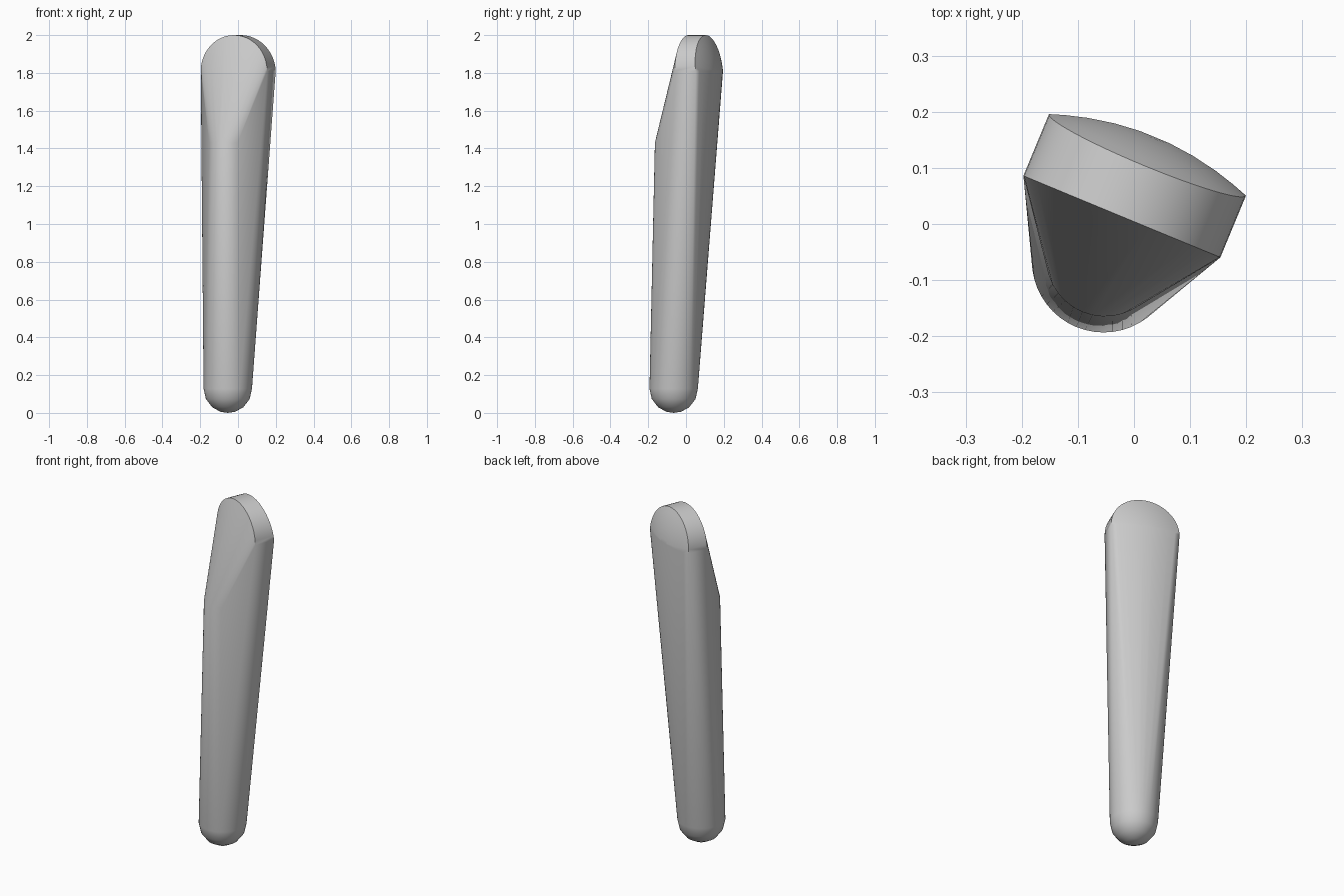
import bpy, bmesh
from math import sin, cos, pi, radians
from mathutils import Matrix

cube = bpy.data.objects.get("Cube")
if cube:
    bpy.data.objects.remove(cube)

MID = -0.025          # sideways centre line before turning
SEG = 24              # steps per half circle
pts = []

# Rounded foot: lower half ball
for i in range(2 * SEG):
    a = pi * i / SEG
    for e in (0, 25, 50, 72, 90):
        r = 0.128 * cos(radians(e))
        pts.append((MID + r * cos(a), -0.081 + r * sin(a), 0.128 * (1 - sin(radians(e)))))

# Front ridge where the shaft stops and the slanted face begins
for i in range(13):
    a = radians(-150 + 10 * i)
    pts.append((MID + 0.105 * cos(a), -0.075 + 0.105 * sin(a), 1.43))

# Half-round head: flat front rim and domed back
for i in range(SEG + 1):
    a = pi * i / SEG
    pts.append((MID + 0.19 * cos(a), 0.004, 1.81 + 0.19 * sin(a)))
    for s in (1, 0.85, 0.65, 0.4, 0.15):
        v = 0.123 - 0.02 * s * sin(a) + 0.035 * (1 - s * s)
        pts.append((MID + 0.19 * s * cos(a), v, 1.81 + 0.19 * s * sin(a)))

# Skin all outlines into one tapered body
bm = bmesh.new()
for p in pts:
    bm.verts.new(p)
hull = bmesh.ops.convex_hull(bm, input=bm.verts)
loose = {g for g in hull["geom_interior"] + hull["geom_unused"]
         if isinstance(g, bmesh.types.BMVert)}
bmesh.ops.delete(bm, geom=list(loose), context="VERTS")
bmesh.ops.recalc_face_normals(bm, faces=bm.faces)
bm.transform(Matrix.Rotation(radians(-22.5), 4, "Z"))

mesh = bpy.data.meshes.new("tapered_handle")
bm.to_mesh(mesh)
bm.free()
handle = bpy.data.objects.new("tapered_handle", mesh)
bpy.context.collection.objects.link(handle)

# Plain grey
grey = bpy.data.materials.new("plain_grey")
grey.use_nodes = True
colour = (0.6, 0.6, 0.6, 1)
grey.diffuse_color = colour
grey.node_tree.nodes["Principled BSDF"].inputs["Base Color"].default_value = colour
mesh.materials.append(grey)

bpy.ops.object.select_all(action="DESELECT")
handle.select_set(True)
bpy.context.view_layer.objects.active = handle
bpy.ops.object.shade_smooth_by_angle(angle=radians(30))
